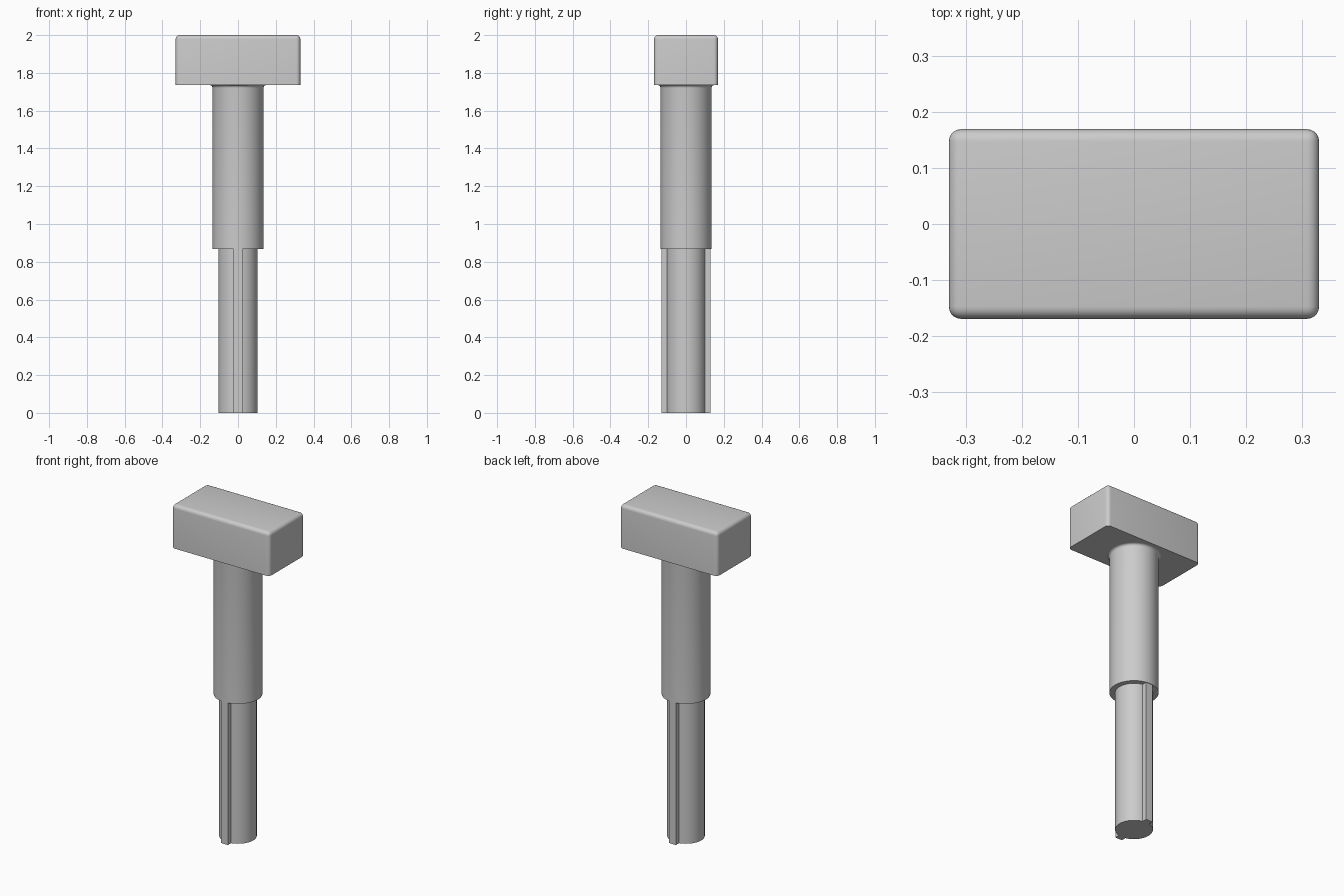
import bpy
import bmesh
from math import cos, sin, pi, radians

cube = bpy.data.objects.get("Cube")
if cube:
    bpy.data.objects.remove(cube, do_unlink=True)

grey = bpy.data.materials.new("plain grey")
grey.use_nodes = True
colour = (0.6, 0.6, 0.6, 1)
grey.diffuse_color = colour
grey.node_tree.nodes["Principled BSDF"].inputs["Base Color"].default_value = colour


def finish(bm, name):
    bmesh.ops.recalc_face_normals(bm, faces=bm.faces)
    mesh = bpy.data.meshes.new(name)
    bm.to_mesh(mesh)
    bm.free()
    mesh.materials.append(grey)
    obj = bpy.data.objects.new(name, mesh)
    bpy.context.collection.objects.link(obj)
    bpy.ops.object.select_all(action="DESELECT")
    obj.select_set(True)
    bpy.context.view_layer.objects.active = obj
    bpy.ops.object.shade_smooth_by_angle(angle=radians(35))
    return obj


def box(x, y, z0, z1, cy=0):
    bm = bmesh.new()
    bmesh.ops.create_cube(bm, size=1)
    for v in bm.verts:
        v.co = (v.co.x * x, v.co.y * y + cy, z0 + (v.co.z + 0.5) * (z1 - z0))
    return bm


def turned(name, profile, sides=64):
    """Revolve a radius/height profile and cap both ends."""
    bm = bmesh.new()
    rings = [[bm.verts.new((r * cos(2 * pi * i / sides), r * sin(2 * pi * i / sides), z))
              for i in range(sides)] for r, z in profile]
    for low, high in zip(rings, rings[1:]):
        for i in range(sides):
            j = (i + 1) % sides
            bm.faces.new((low[i], low[j], high[j], high[i]))
    bm.faces.new(rings[0])
    bm.faces.new(rings[-1])
    return finish(bm, name)


# Head block: rounded top and upright edges, sharp underside
head = box(0.66, 0.338, 1.735, 2)
rounded = [e for e in head.edges if max(v.co.z for v in e.verts) > 1.9]
bmesh.ops.bevel(head, geom=rounded, offset=0.022, segments=5, profile=0.5,
                affect="EDGES", clamp_overlap=True)
finish(head, "head")

# Upper shaft with a small fillet flaring into the head
R, F, TOP = 0.135, 0.015, 1.735
fillet = [(R + F * (1 - cos(a)), TOP - F + F * sin(a))
          for a in (pi / 2 * i / 6 for i in range(7))]
turned("upper_shaft", [(R, 0.868)] + fillet)

# Lower shaft
turned("lower_shaft", [(0.104, 0), (0.104, 0.868)])

# Straight keys along the front and back of the lower shaft
for name, side in (("front_key", -1), ("back_key", 1)):
    finish(box(0.046, 0.05, 0, 0.868, side * 0.106), name)
